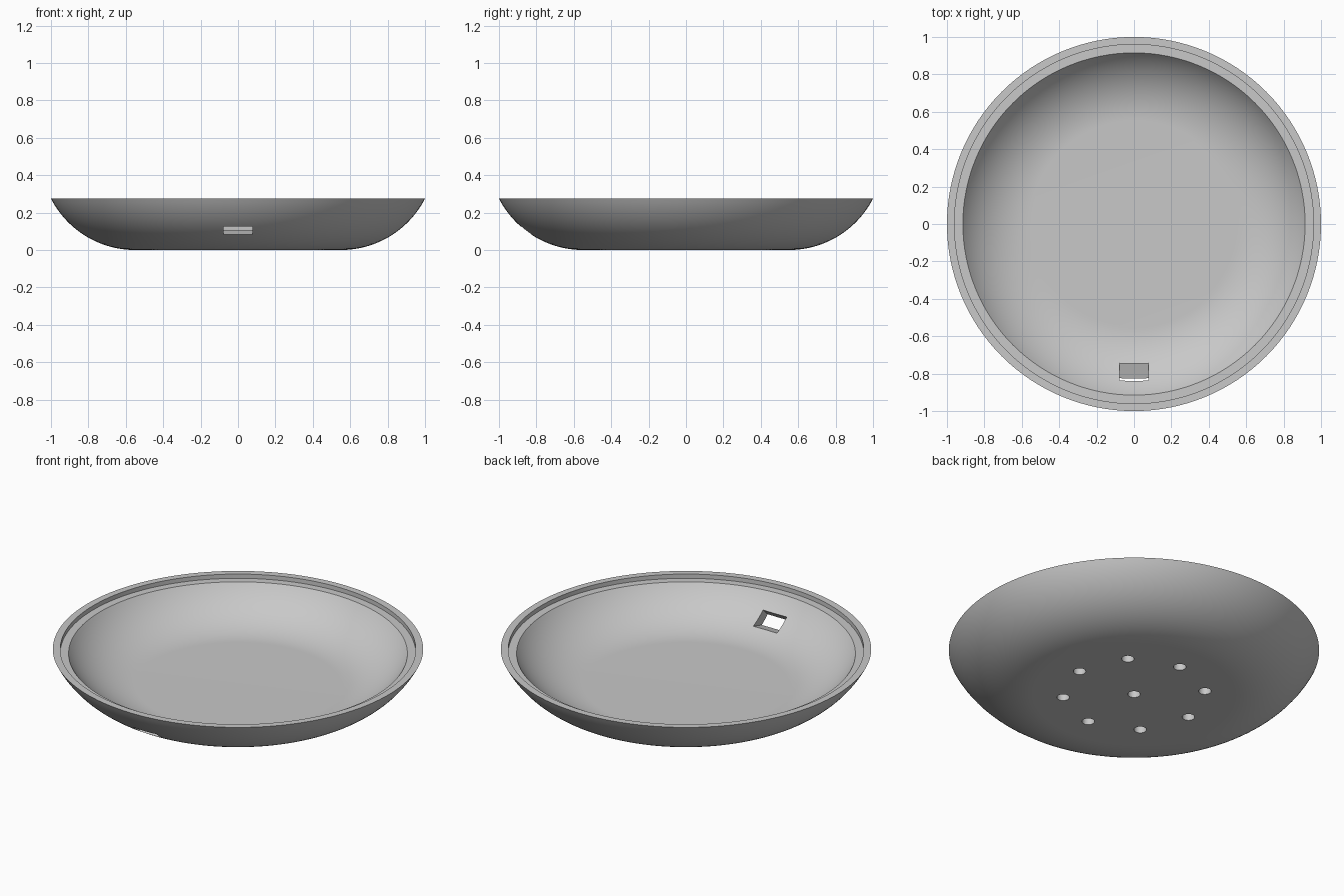
import bpy, bmesh, math
from mathutils import Matrix, Vector

if "Cube" in bpy.data.objects:
    bpy.data.objects.remove(bpy.data.objects["Cube"], do_unlink=True)

SEGMENTS = 128
HEIGHT = 0.275
FLAT = 0.55       # radius of the flat base
CURVE = 0.506     # radius of the outer wall arc
WALL = 0.06       # wall thickness


def make_object(name, bm):
    bmesh.ops.recalc_face_normals(bm, faces=bm.faces[:])
    mesh = bpy.data.meshes.new(name)
    bm.to_mesh(mesh)
    bm.free()
    obj = bpy.data.objects.new(name, mesh)
    bpy.context.collection.objects.link(obj)
    return obj


def wall_arc(radius, end_r, steps=24):
    """Points of an arc rising from the flat base out to end_r."""
    end = math.asin((end_r - FLAT) / radius)
    angles = [end * i / steps for i in range(steps + 1)]
    return [(FLAT + radius * math.sin(a), CURVE - radius * math.cos(a)) for a in angles]


# Dish body: lathed profile with a stepped rim
outer = wall_arc(CURVE, 1.0)
outer[-1] = (1.0, HEIGHT)
inner = wall_arc(CURVE - WALL, 0.915)
ledge = inner[-1][1]
profile = [(0, 0)] + outer + [(0.96, HEIGHT), (0.96, ledge)] + inner[::-1] + [(0, WALL)]

bm = bmesh.new()
verts = [bm.verts.new((r, 0, z)) for r, z in profile]
edges = [bm.edges.new(pair) for pair in zip(verts, verts[1:])]
bmesh.ops.spin(bm, geom=verts + edges, cent=(0, 0, 0), axis=(0, 0, 1),
               angle=math.tau, steps=SEGMENTS)
bmesh.ops.remove_doubles(bm, verts=bm.verts[:], dist=0.0001)
dish = make_object("dish", bm)

# Cutters: blind holes under the base, one central and eight in a ring
bm = bmesh.new()
spots = [(0, 0)] + [(0.384 * math.cos(i * math.tau / 8), 0.384 * math.sin(i * math.tau / 8))
                    for i in range(8)]
for x, y in spots:
    bmesh.ops.create_cone(bm, cap_ends=True, segments=32, radius1=0.034, radius2=0.034,
                          depth=0.08, matrix=Matrix.Translation((x, y, 0)))

# Cutter: front slot, narrowing and sloping down towards the outside
low_in, low_out = Vector((-0.75, 0.105)), Vector((-0.825, 0.083))
top_in, top_out = Vector((-0.84, 0.165)), Vector((-0.883, 0.124))
section = [low_in.lerp(low_out, -0.5), low_in.lerp(low_out, 1.4),
           top_in.lerp(top_out, 1.4), top_in.lerp(top_out, -0.5)]
left, right = ([bm.verts.new((x, p.x, p.y)) for p in section] for x in (0.078, -0.078))
bm.faces.new(left)
bm.faces.new(right[::-1])
for i in range(4):
    j = (i + 1) % 4
    bm.faces.new((left[j], left[i], right[i], right[j]))
cutter = make_object("hole_cutter", bm)
cutter.hide_render = True

# Cut the dish and drop the helper
bpy.ops.object.select_all(action="DESELECT")
bpy.context.view_layer.objects.active = dish
dish.select_set(True)
cut = dish.modifiers.new("holes", "BOOLEAN")
cut.operation = "DIFFERENCE"
cut.solver = "EXACT"
cut.object = cutter
bpy.ops.object.modifier_apply(modifier=cut.name)
bpy.data.objects.remove(cutter, do_unlink=True)

# Single grey material
grey = bpy.data.materials.new("light_grey")
grey.use_nodes = True
colour = (0.58, 0.58, 0.58, 1)
grey.diffuse_color = colour
grey.node_tree.nodes["Principled BSDF"].inputs["Base Color"].default_value = colour
dish.data.materials.clear()
dish.data.materials.append(grey)
bpy.ops.object.shade_smooth_by_angle(angle=math.radians(30))
